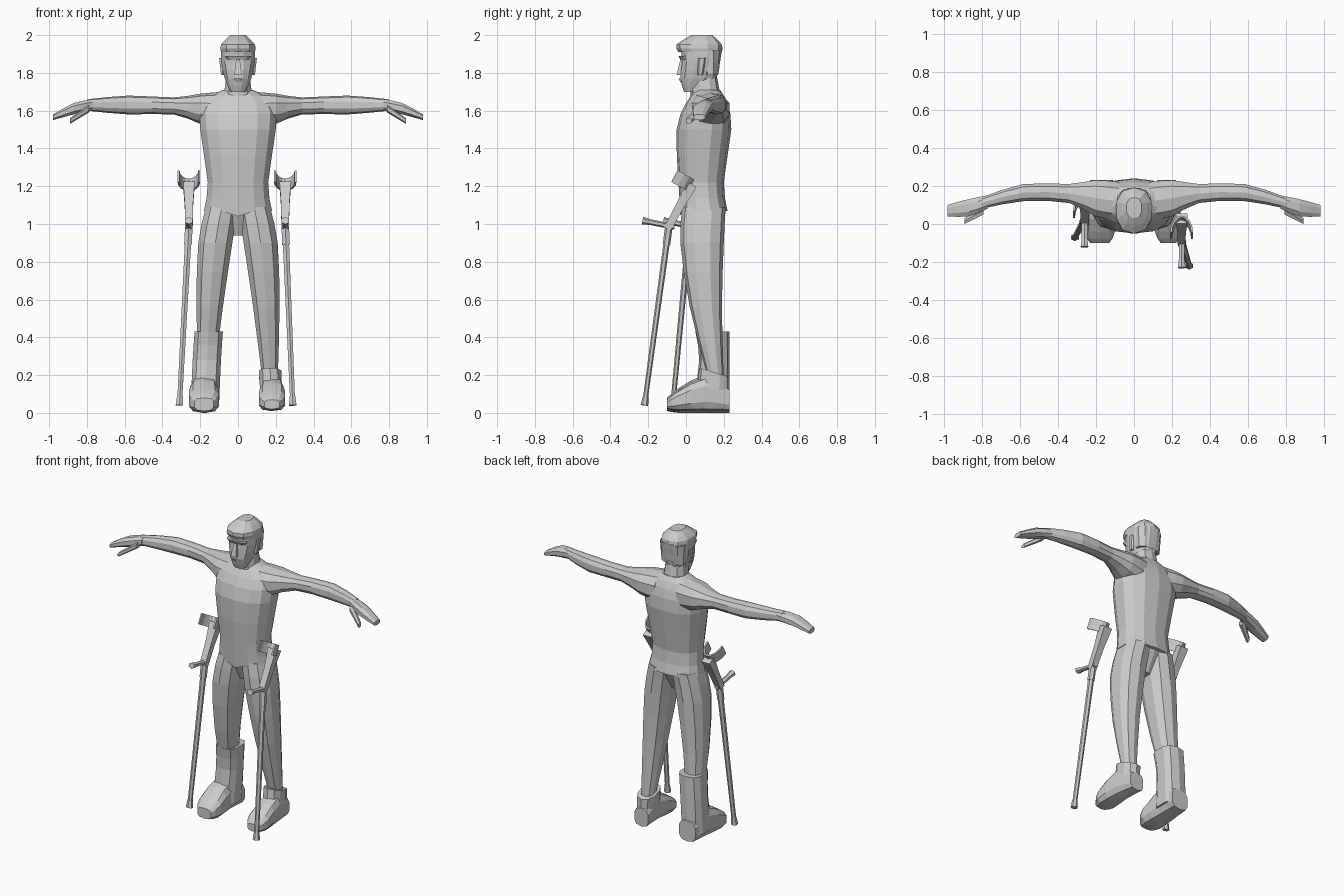
import bpy, bmesh, math
from mathutils import Vector

if "Cube" in bpy.data.objects:
    bpy.data.objects.remove(bpy.data.objects["Cube"], do_unlink=True)

colour = (0.6, 0.6, 0.6, 1)
grey = bpy.data.materials.new("plain grey")
grey.use_nodes = True
grey.diffuse_color = colour
grey.node_tree.nodes["Principled BSDF"].inputs["Base Color"].default_value = colour


def finish(name, bm):
    """Turn a bmesh into a flat shaded object."""
    bmesh.ops.recalc_face_normals(bm, faces=bm.faces[:])
    mesh = bpy.data.meshes.new(name)
    bm.to_mesh(mesh)
    bm.free()
    mesh.materials.append(grey)
    obj = bpy.data.objects.new(name, mesh)
    bpy.context.collection.objects.link(obj)
    return obj


def skin(name, rings):
    """Bridge a series of point rings and cap both ends."""
    bm = bmesh.new()
    loops = [[bm.verts.new(point) for point in ring] for ring in rings]
    count = len(loops[0])
    for low, high in zip(loops, loops[1:]):
        for i in range(count):
            j = (i + 1) % count
            bm.faces.new((low[i], low[j], high[j], high[i]))
    bm.faces.new(loops[0])
    bm.faces.new(loops[-1])
    return finish(name, bm)


def outline(sides, power):
    """Unit rounded polygon, symmetrical about both axes."""
    points = []
    for i in range(sides):
        angle = math.tau * (i + 0.5) / sides
        c, s = math.cos(angle), math.sin(angle)
        points.append((math.copysign(abs(c) ** (2 / power), c),
                       math.copysign(abs(s) ** (2 / power), s)))
    wide = max(point[0] for point in points)
    tall = max(point[1] for point in points)
    return [(u / wide, v / tall) for u, v in points]


def with_midpoints(rows):
    """Insert a smoothly curved station between each pair of stations."""
    rows = [Vector(row) for row in rows]
    padded = [2 * rows[0] - rows[1]] + rows + [2 * rows[-1] - rows[-2]]
    result = [rows[0]]
    for before, low, high, after in zip(padded, rows, rows[1:], padded[3:]):
        result += [(9 * (low + high) - before - after) / 16, high]
    return result


def loft(name, axis, rows, sides=10, power=2.4, side=1):
    """Each row is a station along the axis, then low and high bounds of the other two axes."""
    rings = []
    for station, low_a, high_a, low_b, high_b in with_midpoints(rows):
        ring = []
        for u, v in outline(sides, power):
            a = (low_a + high_a + u * (high_a - low_a)) / 2
            b = (low_b + high_b + v * (high_b - low_b)) / 2
            x, y, z = {"x": (station, a, b), "y": (a, station, b), "z": (a, b, station)}[axis]
            ring.append((x * side, y, z))
        rings.append(ring)
    return skin(name, rings)


def upright(name, rows, sides=10, power=2.4):
    """Centred loft from rows of height, half width, front and back."""
    rows = [(height, -half, half, front, back) for height, half, front, back in rows]
    return loft(name, "z", rows, sides, power)


def bar(name, path, sizes, sides=6):
    """Straight or bent bar through a list of points."""
    rings = []
    for i, point in enumerate(path):
        along = (path[min(i + 1, len(path) - 1)] - path[max(i - 1, 0)]).normalized()
        across = Vector((1, 0, 0))
        across = (across - along * across.dot(along)).normalized()
        over = along.cross(across)
        rings.append([point + (across * u + over * v) * sizes[i] for u, v in outline(sides, 2)])
    return skin(name, rings)


# Shirt body, with the hem dipping at the front
shirt = upright("shirt", [
    (1.07, 0.18, -0.03, 0.22), (1.22, 0.16, -0.04, 0.2), (1.5, 0.2, -0.05, 0.24),
    (1.64, 0.19, 0, 0.22), (1.71, 0.08, 0.05, 0.18)], sides=14)
for vert in shirt.data.vertices:
    if vert.co.z < 1.08 and abs(vert.co.x) < 0.09 and vert.co.y < 0.1:
        vert.co.z -= 0.03

# Neck, head and hair
upright("neck", [(1.64, 0.08, 0.02, 0.19), (1.8, 0.06, 0.03, 0.16)])
upright("head", [(1.7, 0.04, -0.01, 0.07), (1.77, 0.07, -0.03, 0.16),
                 (1.86, 0.09, -0.02, 0.18), (1.93, 0.09, -0.03, 0.19)], sides=12)
upright("hair", [(1.91, 0.09, -0.04, 0.19), (1.95, 0.09, -0.05, 0.19), (2, 0.04, 0.03, 0.14)])
upright("back_hair", [(1.79, 0.08, 0.09, 0.17), (1.92, 0.09, 0.05, 0.19)])

# Face details
upright("nose", [(1.79, 0.02, -0.05, 0), (1.87, 0.01, -0.03, 0)], sides=4)
upright("lips", [(1.75, 0.03, -0.03, 0), (1.77, 0.02, -0.04, 0)], sides=8)
upright("brow", [(1.87, 0.06, -0.03, 0.05), (1.89, 0.07, -0.04, 0.05)], power=4)

upright("pelvis", [(0.94, 0.03, 0.04, 0.13), (1.09, 0.16, -0.02, 0.21)])

for side, label in ((1, "left"), (-1, "right")):
    loft(label + "_ear", "z", [(1.79, 0.07, 0.09, 0.06, 0.09),
                               (1.88, 0.07, 0.1, 0.06, 0.11)], 6, side=side)
    # Arm and mitten hand
    loft(label + "_arm", "x", [
        (0.08, 0.02, 0.22, 1.5, 1.7), (0.2, 0.04, 0.23, 1.53, 1.69), (0.34, 0.11, 0.21, 1.58, 1.67),
        (0.58, 0.12, 0.21, 1.58, 1.68), (0.8, 0.08, 0.14, 1.6, 1.66)], side=side)
    loft(label + "_hand", "x", [(0.77, 0.08, 0.15, 1.6, 1.66), (0.87, 0.04, 0.13, 1.58, 1.64),
                                (0.98, 0.04, 0.1, 1.55, 1.58)], 8, side=side)
    loft(label + "_thumb", "x", [(0.79, 0.05, 0.1, 1.59, 1.63),
                                 (0.89, 0, 0.03, 1.53, 1.56)], 6, side=side)
    # Trouser leg, leaning outward toward the foot
    loft(label + "_trouser_leg", "z", [
        (1.09, 0, 0.17, -0.02, 0.21), (0.9, 0.03, 0.21, -0.03, 0.2),
        (0.56, 0.08, 0.22, 0.02, 0.19), (0.17, 0.13, 0.21, 0.12, 0.2)], side=side)


def footwear(name, grow, side):
    """Foot of a shoe, enlarged evenly for the support boot."""
    rows = [(-0.1, 0.14, 0.22, 0.02, 0.07), (-0.04, 0.11, 0.25, 0.01, 0.12),
            (0.1, 0.12, 0.24, 0.01, 0.19), (0.23, 0.12, 0.22, 0.01, 0.13)]
    rows = [(y, inner - grow, outer + grow, sole - grow, top + grow)
            for y, inner, outer, sole, top in rows]
    loft(name, "y", rows, power=3, side=side)


# Low shoe with a raised tongue, and tall support boot
footwear("left_shoe", 0, 1)
collar = loft("left_shoe_collar", "z", [(0.1, 0.12, 0.23, 0.05, 0.23), (0.2, 0.11, 0.23, 0.07, 0.23)])
for vert in collar.data.vertices:
    if vert.co.z > 0.18:
        vert.co.z += (0.2 - vert.co.y) * 0.3
footwear("right_boot_foot", 0.01, -1)
loft("right_boot_shaft", "z", [(0.05, 0.1, 0.25, 0.04, 0.23), (0.28, 0.09, 0.24, 0.07, 0.23),
                               (0.43, 0.08, 0.23, 0.05, 0.23)], power=2.8, side=-1)


def crutch(label, foot, grip, tilt):
    """Forearm crutch: tip, shaft, sleeve, angled upper tube, grip and open cuff."""
    foot, grip = Vector(foot), Vector(grip)
    up = Vector((0, math.sin(tilt), math.cos(tilt)))
    ahead = Vector((0, -math.cos(tilt), math.sin(tilt)))
    along = (grip - foot).normalized()
    reach = Vector((0, -1, 0.2))
    name = label + "_crutch_"
    bar(name + "tip", [foot, foot + along * 0.05], [0.02, 0.015])
    bar(name + "shaft", [foot, grip], [0.013, 0.017])
    bar(name + "sleeve", [grip - along * 0.1, grip], [0.02, 0.02])
    bar(name + "upper", [grip - up * 0.02, grip + up * 0.12, grip + up * 0.25],
        [0.02, 0.022, 0.03], sides=4)
    bar(name + "grip", [grip - reach * 0.03, grip + reach * 0.1, grip + reach * 0.14],
        [0.015, 0.015, 0.02])
    # Cuff as a thickened arc strip opening forward
    bm = bmesh.new()
    base = grip + up * 0.2
    steps = 8
    strip = []
    for i in range(steps + 1):
        angle = math.pi * i / steps
        spot = base + ahead * 0.1 * (1 - math.sin(angle))
        spot.x += math.cos(angle) * 0.06
        strip.append((bm.verts.new(spot + up * 0.01), bm.verts.new(spot + up * 0.08)))
    for near, far in zip(strip, strip[1:]):
        bm.faces.new((near[0], far[0], far[1], near[1]))
    cuff = finish(name + "cuff", bm)
    cuff.modifiers.new("thickness", "SOLIDIFY").thickness = 0.01


crutch("left", (0.29, -0.22, 0.04), (0.25, -0.09, 0.99), 0.5)
crutch("right", (-0.31, -0.07, 0.04), (-0.26, 0.02, 0.99), 0.5)
